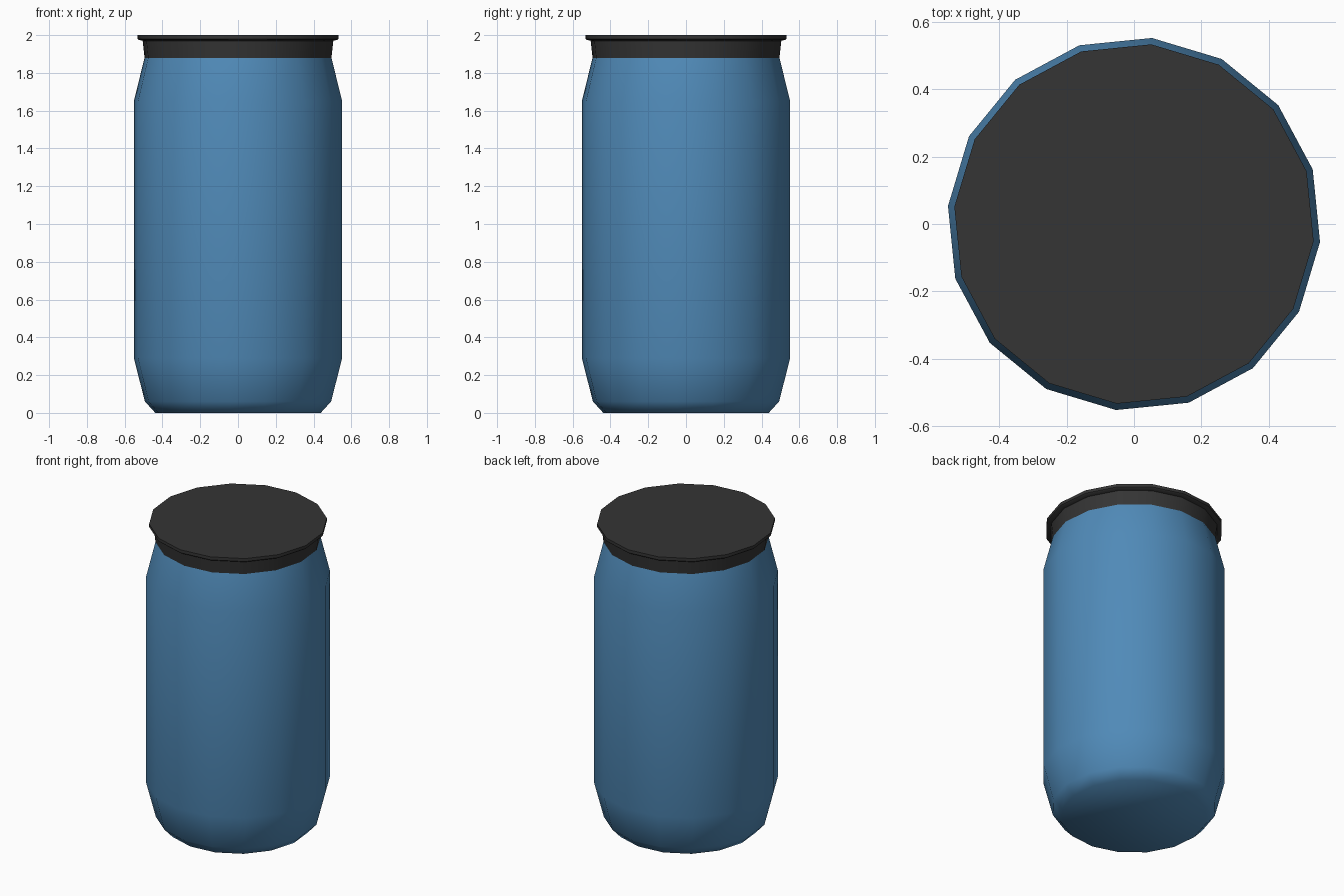
import bpy, bmesh, math

if "Cube" in bpy.data.objects:
    bpy.data.objects.remove(bpy.data.objects["Cube"])

SIDES = 16
TURN = math.radians(-5.5)


def material(name, rgb):
    m = bpy.data.materials.new(name)
    m.diffuse_color = (*rgb, 1)
    m.use_nodes = True
    m.node_tree.nodes["Principled BSDF"].inputs["Base Color"].default_value = m.diffuse_color
    return m


def lathe(name, profile, mat, angle):
    """Spin a (radius, height) profile into a closed solid."""
    bm = bmesh.new()
    rings = []
    for r, z in profile:
        rings.append([bm.verts.new((r * math.cos(TURN + 2 * math.pi * i / SIDES),
                                    r * math.sin(TURN + 2 * math.pi * i / SIDES), z))
                      for i in range(SIDES)])
    for a, b in zip(rings, rings[1:]):
        for i in range(SIDES):
            j = (i + 1) % SIDES
            bm.faces.new((a[i], a[j], b[j], b[i]))
    bm.faces.new(rings[0][::-1])
    bm.faces.new(rings[-1])
    mesh = bpy.data.meshes.new(name)
    bm.to_mesh(mesh)
    bm.free()
    mesh.materials.append(mat)
    ob = bpy.data.objects.new(name, mesh)
    bpy.context.collection.objects.link(ob)
    bpy.ops.object.select_all(action='DESELECT')
    bpy.context.view_layer.objects.active = ob
    ob.select_set(True)
    bpy.ops.object.shade_smooth_by_angle(angle=math.radians(angle))
    return ob


blue = material("barrel blue", (0.08, 0.255, 0.48))
dark = material("lid dark grey", (0.035, 0.035, 0.035))

# Barrel body with tapered shoulders and base
lathe("barrel_body", [(0.44, 0.0), (0.495, 0.06), (0.554, 0.29),
                      (0.554, 1.65), (0.497, 1.88)], blue, 50)

# Lid collar with an overhanging rim
lathe("barrel_lid", [(0.497, 1.88), (0.507, 1.97), (0.53, 1.975),
                     (0.535, 1.98), (0.535, 2.0)], dark, 40)
